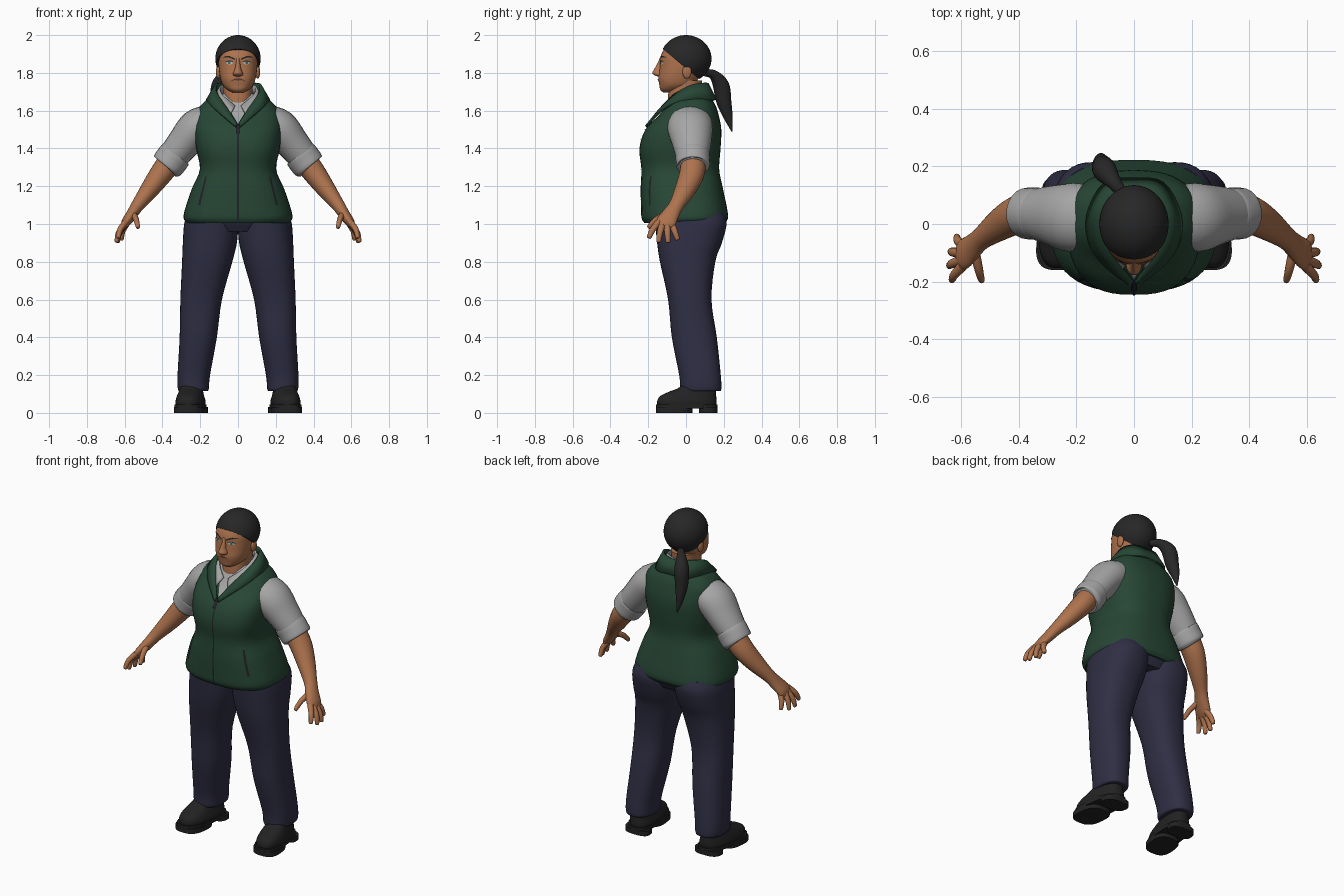
import bpy, bmesh, math
from mathutils import Vector
from mathutils.bvhtree import BVHTree

cube = bpy.data.objects.get("Cube")
if cube:
    bpy.data.objects.remove(cube)


def material(name, rgb):
    m = bpy.data.materials.new(name)
    m.use_nodes = True
    m.diffuse_color = (*rgb, 1)
    m.node_tree.nodes["Principled BSDF"].inputs["Base Color"].default_value = (*rgb, 1)
    return m


SKIN = material("skin", (.42, .17, .075))
LIP = material("lips", (.22, .08, .045))
HAIR = material("dark hair", (.02, .02, .02))
VEST = material("green vest", (.02, .062, .036))
SHIRT = material("grey shirt", (.38, .38, .38))
PANTS = material("navy trousers", (.029, .028, .058))
SHOE = material("black boots", (.016, .016, .017))
WHITE = material("eye white", (.5, .5, .46))
IRIS = material("teal iris", (.05, .16, .15))


def finish(name, bm, mats, angle=45):
    bmesh.ops.recalc_face_normals(bm, faces=bm.faces[:])
    me = bpy.data.meshes.new(name)
    bm.to_mesh(me)
    bm.free()
    ob = bpy.data.objects.new(name, me)
    bpy.context.collection.objects.link(ob)
    for m in mats:
        me.materials.append(m)
    bpy.ops.object.select_all(action='DESELECT')
    ob.select_set(True)
    bpy.context.view_layer.objects.active = ob
    bpy.ops.object.shade_smooth_by_angle(angle=math.radians(angle))
    return ob


def curve_rows(rows, steps=4):
    """Catmull-Rom interpolation of equal-length tuples."""
    out = []
    for i in range(len(rows) - 1):
        quad = (rows[max(i - 1, 0)], rows[i], rows[i + 1], rows[min(i + 2, len(rows) - 1)])
        for s in range(steps):
            t = s / steps
            out.append(tuple(.5 * (2*b + (c - a)*t + (2*a - 5*b + 4*c - d)*t*t
                                   + (3*b - a - 3*c + d)*t**3) for a, b, c, d in zip(*quad)))
    return out + [tuple(rows[-1])]


def skin_loops(loops, closed=True):
    """Joins successive point loops with quads and caps the closed ones."""
    bm = bmesh.new()
    rows = [[bm.verts.new(p) for p in loop] for loop in loops]
    n = len(rows[0])
    for a, b in zip(rows, rows[1:]):
        for i in range(n if closed else n - 1):
            j = (i + 1) % n
            bm.faces.new((a[i], a[j], b[j], b[i]))
    if closed:
        bm.faces.new(rows[0])
        bm.faces.new(rows[-1])
    return bm


def oval(seg, power):
    def bend(v):
        return math.copysign(abs(v) ** (2 / power), v)
    return [(bend(math.cos(k * math.tau / seg)), bend(math.sin(k * math.tau / seg)))
            for k in range(seg)]


def stack(rings, power=2.3, seg=40, steps=4, sx=1, shear=0):
    """Level rings given as x0, x1, y0, y1, z."""
    loops = []
    for x0, x1, y0, y1, z in curve_rows(rings, steps):
        loop = []
        for u, v in oval(seg, power):
            y = (y0 + y1) / 2 + v * (y1 - y0) / 2
            loop.append((sx * ((x0 + x1) / 2 + u * (x1 - x0) / 2 - shear * y), y, z))
        loops.append(loop)
    return skin_loops(loops)


def tube(rings, seg=24, steps=4, sx=1):
    """Rings x, y, z, width, thickness set square to their path."""
    rows = curve_rows(rings, steps)
    loops = []
    for i, r in enumerate(rows):
        t = (Vector(rows[min(i + 1, len(rows) - 1)][:3]) - Vector(rows[max(i - 1, 0)][:3])).normalized()
        u = Vector((0, 1, 0))
        u = (u - t * u.dot(t)).normalized()
        v = t.cross(u)
        pts = [Vector(r[:3]) + u * (a * r[3]) + v * (b * r[4]) for a, b in oval(seg, 2)]
        loops.append([(sx * p.x, p.y, p.z) for p in pts])
    return skin_loops(loops)


def ribbon(name, top, bottom, mat, thick):
    """Band between two edges, given from centre back to front and mirrored."""
    both = [[(-x, y, z) for x, y, z in e[:0:-1]] + e for e in (top, bottom)]
    a, b = (curve_rows(e) for e in both)
    ob = finish(name, skin_loops([a, b], closed=False), [mat])
    mod = ob.modifiers.new("thickness", 'SOLIDIFY')
    mod.thickness, mod.offset = thick, 0
    return ob


def surface(ob):
    return BVHTree.FromPolygons([v.co for v in ob.data.vertices],
                                [list(p.vertices) for p in ob.data.polygons])


def decal(name, edge_a, edge_b, mat, tree, lift=.003):
    """Thin patch between two (x, z) edges, laid on the front of a surface."""
    rows = []
    for p, q in zip(curve_rows(edge_a), curve_rows(edge_b)):
        row = []
        for k in range(4):
            x, z = (p[i] + (q[i] - p[i]) * k / 3 for i in (0, 1))
            hit = tree.ray_cast(Vector((x, -1, z)), Vector((0, 1, 0)))[0]
            row.append((x, (hit.y if hit else -.1) - lift, z))
        rows.append(row)
    return finish(name, skin_loops(rows, closed=False), [mat])


def ball(name, centre, size, mat):
    bm = bmesh.new()
    bmesh.ops.create_uvsphere(bm, u_segments=24, v_segments=14, radius=1)
    bmesh.ops.scale(bm, vec=size, verts=bm.verts[:])
    bmesh.ops.translate(bm, vec=centre, verts=bm.verts[:])
    return finish(name, bm, [mat])


# Vest body, with the shirt showing in the V neck
bm = stack([(-w, w, f, b, z) for w, f, b, z in (
    (.27, -.22, .205, 1.005), (.288, -.235, .222, 1.03), (.28, -.238, .218, 1.08),
    (.243, -.24, .195, 1.19), (.202, -.236, .176, 1.29), (.222, -.246, .183, 1.4),
    (.232, -.215, .187, 1.5), (.224, -.14, .172, 1.58), (.195, -.105, .155, 1.63),
    (.15, -.08, .13, 1.668), (.1, -.055, .1, 1.69))], power=2.6, seg=48)
for s in (1, -1):
    bmesh.ops.bisect_plane(bm, geom=bm.verts[:] + bm.edges[:] + bm.faces[:],
                           plane_co=(0, 0, 1.53), plane_no=(s, 0, -.6))
for f in bm.faces:
    c = f.calc_center_median()
    f.material_index = int((c.y < 0 and abs(c.x) < (c.z - 1.53) * .6) or c.z > 1.675)
vest_tree = surface(finish("vest", bm, [VEST, SHIRT]))

# Collars
ribbon("vest_collar",
       [(0, .115, 1.74), (.08, .095, 1.745), (.118, .03, 1.735), (.108, -.05, 1.69),
        (.062, -.125, 1.62), (.004, -.2, 1.53)],
       [(0, .155, 1.66), (.1, .14, 1.655), (.16, .03, 1.66), (.15, -.075, 1.635),
        (.095, -.15, 1.585), (.012, -.212, 1.515)], VEST, .014)
ribbon("shirt_collar",
       [(0, .09, 1.73), (.07, .07, 1.735), (.096, 0, 1.72), (.078, -.07, 1.68), (.016, -.118, 1.625)],
       [(0, .1, 1.68), (.1, .08, 1.68), (.118, 0, 1.68), (.1, -.09, 1.64), (.045, -.165, 1.57)],
       SHIRT, .01)

# Zip, pull tab and pockets
zs = [1.515, 1.4, 1.3, 1.15, 1.02]
decal("zip", [(-.004, z) for z in zs], [(.004, z) for z in zs], SHOE, vest_tree)
decal("zip_pull", [(-.011, 1.53), (-.011, 1.48)], [(.011, 1.53), (.011, 1.48)], SHOE, vest_tree, .008)
for side, s in (("left", 1), ("right", -1)):
    decal(side + "_pocket", [(s * .165, 1.25), (s * .2, 1.1)], [(s * .173, 1.252), (s * .212, 1.1)],
          SHOE, vest_tree)

# Neck and head
finish("neck", stack([(-.078, .078, -.09, .09, 1.57), (-.075, .075, -.097, .08, 1.65),
                      (-.08, .08, -.085, .085, 1.76)]), [SKIN])
head = finish("head", stack([(-w, w, f, b, z) for w, f, b, z in (
    (.025, -.118, -.06, 1.695), (.055, -.136, 0, 1.71), (.08, -.141, .04, 1.735),
    (.093, -.146, .065, 1.77), (.1, -.141, .085, 1.81), (.103, -.137, .095, 1.85),
    (.102, -.135, .1, 1.885), (.095, -.114, .095, 1.93), (.068, -.078, .075, 1.965),
    (.02, -.02, .02, 1.985))], power=2.3, seg=48), [SKIN])
face = surface(head)
finish("nose", stack([(-w, w, f, -.11, z) for w, f, z in (
    (.01, -.138, 1.88), (.012, -.152, 1.85), (.017, -.168, 1.82), (.026, -.178, 1.8),
    (.026, -.166, 1.787), (.012, -.146, 1.78))], power=2, seg=20), [SKIN])

# Mouth
mouth_x = (-.042, -.02, 0, .02, .042)
mouth_z = (1.754, 1.764, 1.767, 1.764, 1.754)
for name, h, mat in (("lips", .009, LIP), ("mouth_line", .002, HAIR)):
    decal(name, [(x, z + h * (1 - abs(x) / .044)) for x, z in zip(mouth_x, mouth_z)],
          [(x, z - h * (1 - abs(x) / .044)) for x, z in zip(mouth_x, mouth_z)],
          mat, face, .003 if h > .005 else .0045)

# Eyes, brows and ears
for side, s in (("left", 1), ("right", -1)):
    xs = (.026, .036, .046, .056, .066)
    hs = (.001, .007, .008, .006, .001)
    upper = [(s * x, 1.853 + h) for x, h in zip(xs, hs)]
    decal(side + "_eye", upper, [(s * x, 1.853 - h) for x, h in zip(xs, hs)], WHITE, face, .002)
    decal(side + "_iris", [(s * x, 1.859) for x in (.039, .053)],
          [(s * x, 1.846) for x in (.039, .053)], IRIS, face, .0035)
    decal(side + "_eyelid", upper, [(x, z + .005) for x, z in upper], HAIR, face, .004)
    decal(side + "_brow", [(s * .016, 1.876), (s * .05, 1.89), (s * .08, 1.884)],
          [(s * .016, 1.868), (s * .05, 1.881), (s * .08, 1.881)], HAIR, face, .004)
    ball(side + "_ear", (s * .104, .005, 1.805), (.013, .024, .036), SKIN)

# Swept-back hair and ponytail
bm = bmesh.new()
bmesh.ops.create_uvsphere(bm, u_segments=48, v_segments=28, radius=1)
bmesh.ops.scale(bm, vec=(.12, .135, .125), verts=bm.verts[:])
bmesh.ops.translate(bm, vec=(0, 0, 1.875), verts=bm.verts[:])
bmesh.ops.bisect_plane(bm, geom=bm.verts[:] + bm.edges[:] + bm.faces[:],
                       plane_co=(0, -.13, 1.932), plane_no=(0, .83, 1), clear_inner=True)
bmesh.ops.holes_fill(bm, edges=[e for e in bm.edges if e.is_boundary])
finish("hair", bm, [HAIR])
finish("ponytail", tube([(-.035, .1, 1.8, .018, .018), (-.07, .145, 1.79, .026, .026),
                         (-.1, .185, 1.735, .043, .04), (-.11, .2, 1.65, .04, .036),
                         (-.115, .222, 1.57, .025, .022), (-.11, .243, 1.49, .003, .003)]), [HAIR])

# Trouser seat
finish("trouser_seat", stack([(-.25, .25, -.17, .195, 1.08), (-.26, .26, -.165, .2, 1.02),
                              (-.2, .2, -.13, .17, .96)]), [PANTS])

for side, s in (("left", 1), ("right", -1)):
    # Trouser leg
    finish(side + "_trouser_leg", stack([
        (-.005, .265, -.17, .2, 1.06), (-.002, .285, -.163, .215, 1), (.006, .292, -.153, .19, .9),
        (.03, .296, -.138, .155, .8), (.085, .305, -.095, .135, .6), (.112, .309, -.075, .163, .4),
        (.148, .32, -.036, .184, .2), (.155, .318, -.03, .187, .125), (.165, .305, -.015, .175, .115)],
        power=2.4, sx=s), [PANTS])
    # Boot: upper, welt, forefoot sole and heel
    finish(side + "_boot", stack([
        (.178, .325, -.15, .16, .035), (.175, .328, -.153, .162, .06), (.183, .322, -.138, .16, .088),
        (.19, .315, -.09, .158, .112), (.195, .31, -.035, .155, .135), (.2, .3, -.01, .15, .17)],
        power=2.5, sx=s, shear=.1), [SHOE])
    for part, y0, y1, z0, z1 in (("welt", -.16, .168, .024, .045), ("sole", -.16, .035, 0, .03),
                                 ("heel", .068, .168, 0, .03)):
        finish(f"{side}_boot_{part}", stack([(.172, .332, y0, y1, z0), (.172, .332, y0, y1, z1)],
                                            power=2.8, steps=1, sx=s, shear=.1), [SHOE], 30)
    # Sleeve and rolled cuff
    finish(side + "_sleeve", tube([
        (.14, .025, 1.55, .11, .085), (.215, .022, 1.51, .12, .1), (.285, .03, 1.43, .104, .09),
        (.35, .035, 1.35, .085, .08)], sx=s), [SHIRT])
    finish(side + "_cuff", tube([
        (.325, .035, 1.375, .08, .074), (.33, .035, 1.37, .091, .087), (.352, .036, 1.34, .09, .09),
        (.376, .037, 1.308, .088, .086), (.381, .037, 1.302, .072, .07)], sx=s), [SHIRT])
    # Forearm and palm
    finish(side + "_forearm", tube([
        (.36, .04, 1.33, .066, .064), (.41, .03, 1.262, .066, .06), (.47, -.005, 1.18, .055, .049),
        (.53, -.05, 1.1, .04, .035), (.56, -.078, 1.055, .045, .03), (.592, -.105, 1.01, .053, .025),
        (.606, -.112, .985, .045, .016)], sx=s), [SKIN])
    # Fingers and thumb
    for name, base, mid, tip in (
            ("index_finger", (.595, -.145, 1.01), (.624, -.176, .97), (.633, -.195, .93)),
            ("middle_finger", (.6, -.125, 1), (.632, -.138, .953), (.642, -.145, .908)),
            ("ring_finger", (.6, -.1, 1), (.628, -.098, .952), (.637, -.095, .906)),
            ("little_finger", (.59, -.075, 1), (.611, -.06, .962), (.616, -.045, .92)),
            ("thumb", (.555, -.09, 1.055), (.54, -.155, 1.025), (.53, -.195, .985))):
        end = tuple(t + (t - m) * .12 for m, t in zip(mid, tip))
        finish(f"{side}_{name}", tube([(*base, .018, .017), (*mid, .016, .015),
                                       (*tip, .012, .011), (*end, .004, .004)], seg=12, sx=s), [SKIN])
